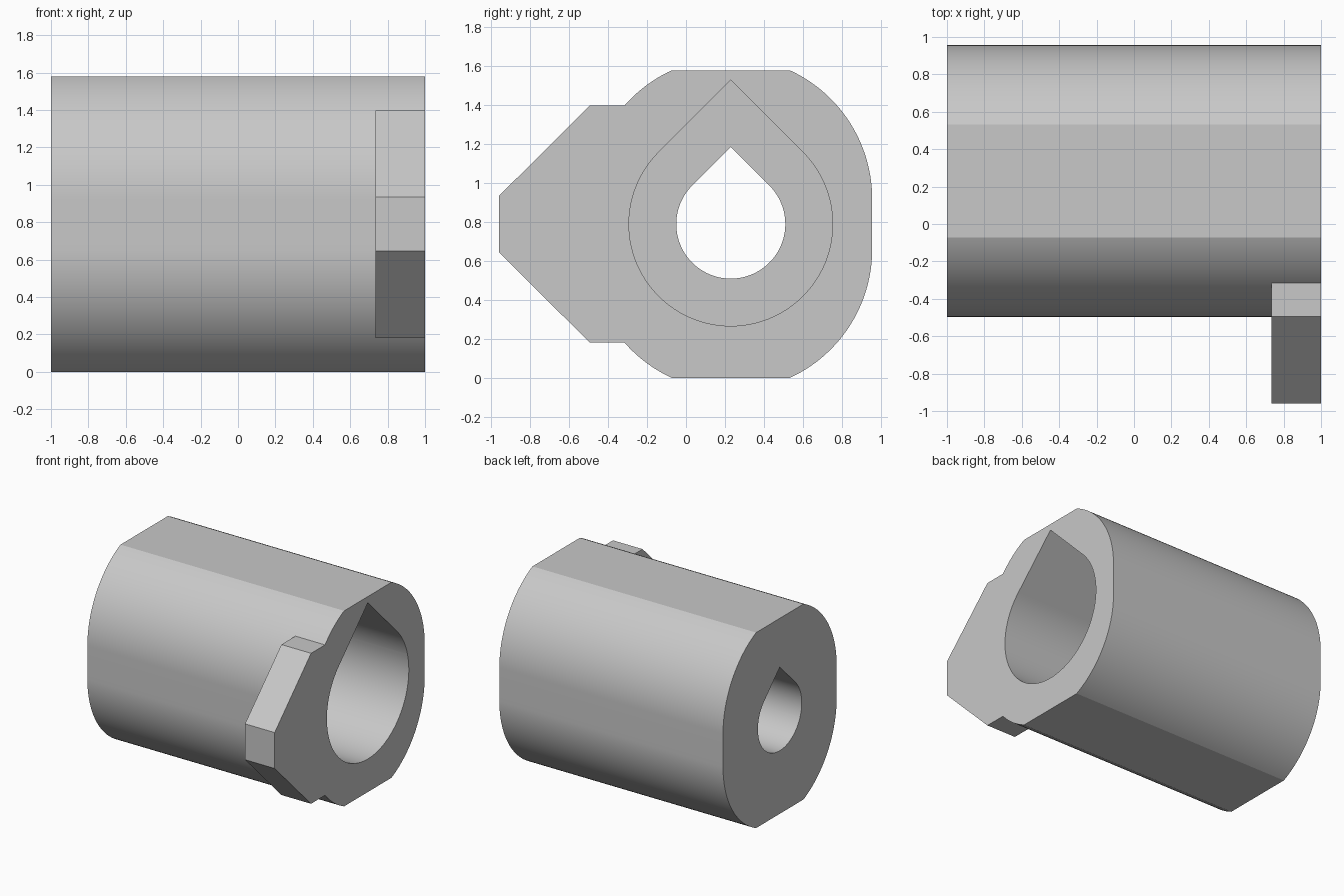
import bpy
import bmesh
from math import asin, cos, sin, pi

CY, CZ = 0.23, 0.79       # axis of the sleeve
STEPS = 40

if "Cube" in bpy.data.objects:
    bpy.data.objects.remove(bpy.data.objects["Cube"])

grey = bpy.data.materials.new("light grey")
grey.use_nodes = True
colour = (0.58, 0.58, 0.58, 1)
grey.diffuse_color = colour
grey.node_tree.nodes["Principled BSDF"].inputs["Base Color"].default_value = colour


def prism(name, profile, x0, x1):
    """Extrude a closed (y, z) profile, given relative to the axis, along x."""
    bm = bmesh.new()
    verts = [bm.verts.new((x0, CY + y, CZ + z)) for y, z in profile]
    face = bm.faces.new(verts)
    new = bmesh.ops.extrude_face_region(bm, geom=[face])["geom"]
    moved = [v for v in new if isinstance(v, bmesh.types.BMVert)]
    bmesh.ops.translate(bm, verts=moved, vec=(x1 - x0, 0, 0))
    bmesh.ops.recalc_face_normals(bm, faces=bm.faces)
    mesh = bpy.data.meshes.new(name)
    bm.to_mesh(mesh)
    bm.free()
    mesh.materials.append(grey)
    obj = bpy.data.objects.new(name, mesh)
    bpy.context.collection.objects.link(obj)
    return obj


def arc(radius, start, end, steps, lift=0.0):
    angles = [start + (end - start) * i / steps for i in range(steps + 1)]
    return [(radius * cos(a), radius * sin(a) + lift) for a in angles]


def teardrop(radius):
    """Round hole with a 45 degree pointed roof."""
    return arc(radius, 3 * pi / 4, 9 * pi / 4, 2 * STEPS) + [(0, radius * 2 ** 0.5)]


def combine(target, tool, operation):
    mod = target.modifiers.new(operation.lower(), "BOOLEAN")
    mod.operation, mod.solver, mod.object = operation, "EXACT", tool
    bpy.context.view_layer.objects.active = target
    bpy.ops.object.modifier_apply(modifier=mod.name)
    bpy.data.objects.remove(tool)


# Sleeve: two rounded sides, cut flat at top and bottom
radius, lift = 0.726, 0.13
top = asin((CZ - lift) / radius)
quarter = arc(radius, 0, top, STEPS, lift)
upper = quarter + [(-y, z) for y, z in reversed(quarter)]
lower = [(y, -z) for y, z in reversed(upper)]
sleeve = prism("sleeve", upper + lower, -1, 1)

# Pointed tab on the front of the left end
half = [(-0.53, 0.608), (-0.725, 0.608), (-1.19, 0.145)]
tab = prism("tab", half + [(y, -z) for y, z in reversed(half)], 0.735, 1)
combine(sleeve, tab, "UNION")

# Wide bore from the left end, narrow bore through the end wall
combine(sleeve, prism("wide_bore", teardrop(0.523), -0.47, 1.1), "DIFFERENCE")
combine(sleeve, prism("narrow_bore", teardrop(0.28), -1.1, 0), "DIFFERENCE")

bpy.ops.object.select_all(action="DESELECT")
sleeve.select_set(True)
bpy.context.view_layer.objects.active = sleeve
bpy.ops.object.shade_smooth_by_angle(angle=pi / 9)
